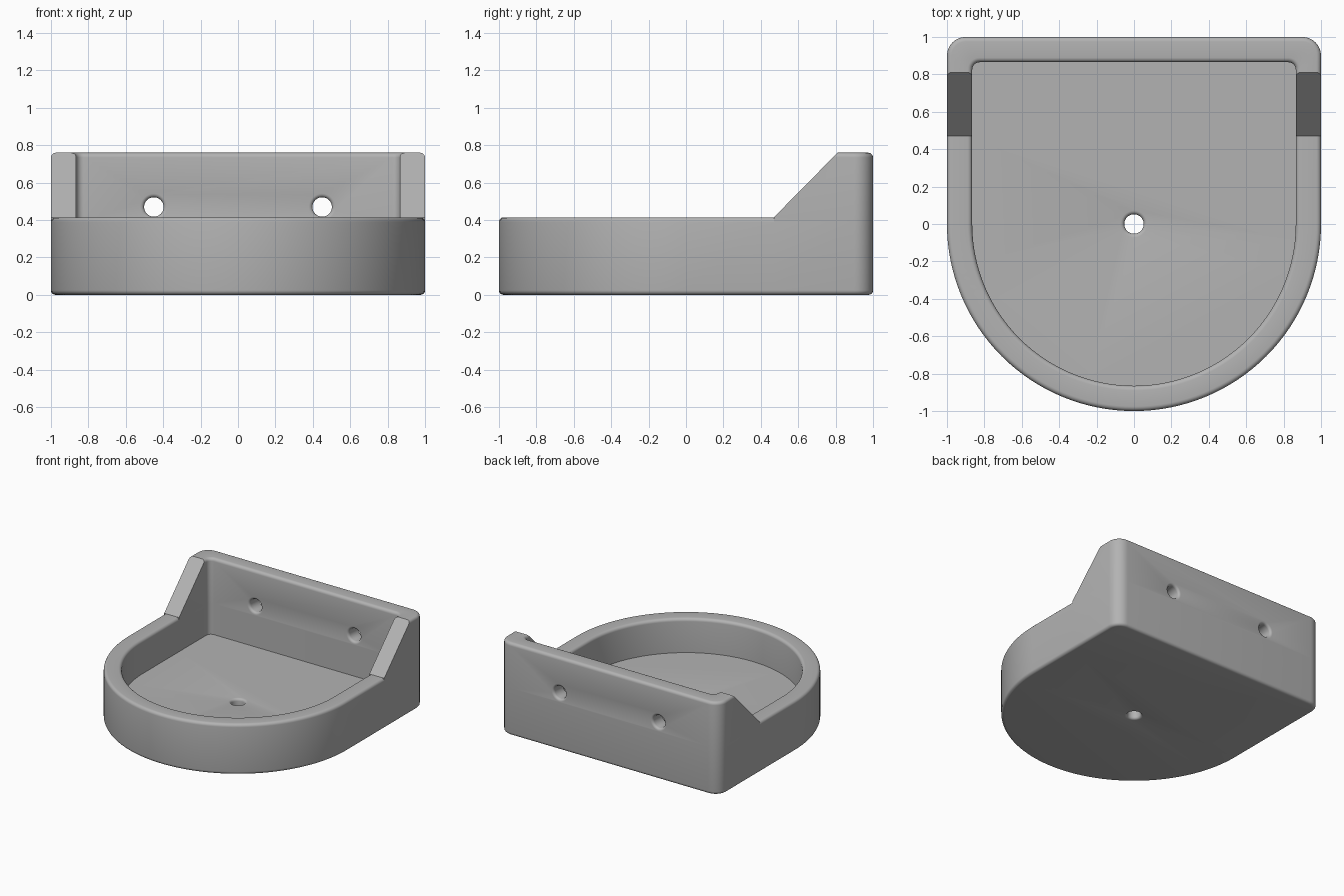
import bpy, bmesh
from math import sin, cos, pi
from mathutils import Matrix, Vector

if "Cube" in bpy.data.objects:
    bpy.data.objects.remove(bpy.data.objects["Cube"], do_unlink=True)

WALL, FLOOR, FILLET = 0.135, 0.135, 0.025
RIM, TOP = 0.415, 0.76
SLOPE_LOW, SLOPE_HIGH = 0.47, 0.81
STEPS = 5

grey = bpy.data.materials.new("plain grey")
grey.use_nodes = True
grey.diffuse_color = (0.45, 0.45, 0.45, 1)
grey.node_tree.nodes["Principled BSDF"].inputs["Base Color"].default_value = (0.45, 0.45, 0.45, 1)


def arc(cx, cy, r, start, end, n):
    angles = [start + (end - start) * i / n for i in range(n + 1)]
    return [(cx + r * cos(a), cy + r * sin(a)) for a in angles]


def outline(inset, corner):
    """Round front, square back with two rounded corners."""
    half, c = 1 - inset, 1 - inset - corner
    return (arc(0, 0, half, pi, 2 * pi, 64)
            + arc(c, c, corner, 0, pi / 2, 8)
            + arc(-c, c, corner, pi / 2, pi, 8))


def quarter(inset, z, start, end):
    return arc(inset, z, FILLET, start, end, STEPS)


def dish(height):
    """Loft the outline through a filleted wall section, outside to inside."""
    f = FILLET
    outer = quarter(f, f, 1.5 * pi, pi)
    outer += [(0, RIM - f)] if height > RIM else []
    outer += quarter(f, height - f, pi, pi / 2)
    inner = quarter(WALL - f, height - f, pi / 2, 0)
    inner += [(WALL, RIM - f)] if height > RIM else []
    inner += [(WALL, FLOOR)]
    bm = bmesh.new()
    rings = [[bm.verts.new((x, y, z)) for x, y in outline(i, 0.1 - i)] for i, z in outer]
    rings += [[bm.verts.new((x, y, z)) for x, y in outline(i, 0.175 - i)] for i, z in inner]
    for a, b in zip(rings, rings[1:]):
        for k in range(len(a)):
            m = (k + 1) % len(a)
            bm.faces.new((a[k], a[m], b[m], b[k]))
    bm.faces.new(rings[0][::-1])
    bm.faces.new(rings[-1])
    return bm


def slice_off(bm, point, normal):
    bmesh.ops.bisect_plane(bm, geom=bm.verts[:] + bm.edges[:] + bm.faces[:],
                           dist=1e-5, plane_co=point, plane_no=normal, clear_outer=True)


def fill(bm):
    bmesh.ops.holes_fill(bm, edges=[e for e in bm.edges if e.is_boundary], sides=0)


def make_object(name, bm):
    mesh = bpy.data.meshes.new(name)
    bm.to_mesh(mesh)
    bm.free()
    mesh.materials.append(grey)
    obj = bpy.data.objects.new(name, mesh)
    bpy.context.collection.objects.link(obj)
    return obj


# tall back part with sloping side walls
joint = Vector((0, SLOPE_LOW, RIM))
back = dish(TOP)
slice_off(back, joint, Vector((0, RIM - TOP, SLOPE_HIGH - SLOPE_LOW)).normalized())
fill(back)
slice_off(back, joint, (0, -1, 0))
back_mesh = bpy.data.meshes.new("back_part")
back.to_mesh(back_mesh)
back.free()

# low round front, welded to the back part
body = dish(RIM)
slice_off(body, joint, (0, 1, 0))
body.from_mesh(back_mesh)
bpy.data.meshes.remove(back_mesh)
bmesh.ops.remove_doubles(body, verts=body.verts[:], dist=1e-4)
fill(body)
bmesh.ops.recalc_face_normals(body, faces=body.faces[:])
tray = make_object("wall_tray", body)


def hole_cutter(name, location, rotation):
    """Lathed pin with flared ends, so that the hole has rounded lips."""
    r, lip, sides = 0.052, 0.02, 32
    flare = [(r + lip - lip * cos(t), WALL / 2 - lip + lip * sin(t))
             for t in (i * pi / 8 for i in range(5))]
    upper = flare + [(r + lip, WALL / 2 + 0.05)]
    profile = [(a, -h) for a, h in upper[::-1]] + upper
    bm = bmesh.new()
    rings = [[bm.verts.new((a * cos(2 * pi * k / sides), a * sin(2 * pi * k / sides), h))
              for k in range(sides)] for a, h in profile]
    for a, b in zip(rings, rings[1:]):
        for k in range(sides):
            m = (k + 1) % sides
            bm.faces.new((a[k], a[m], b[m], b[k]))
    bm.faces.new(rings[0][::-1])
    bm.faces.new(rings[-1])
    bm.transform(Matrix.Translation(location) @ rotation)
    obj = make_object(name, bm)
    obj.hide_render = True
    return obj


# drain hole and two screw holes
turn = Matrix.Rotation(pi / 2, 4, "X")
cutters = [hole_cutter("drain_cutter", (0, 0, FLOOR / 2), Matrix.Identity(4))]
cutters += [hole_cutter("screw_cutter", (x, 1 - WALL / 2, 0.47), turn) for x in (-0.45, 0.45)]

bpy.ops.object.select_all(action="DESELECT")
bpy.context.view_layer.objects.active = tray
tray.select_set(True)
for cutter in cutters:
    cut = tray.modifiers.new("hole", "BOOLEAN")
    cut.operation = "DIFFERENCE"
    cut.solver = "EXACT"
    cut.object = cutter
    bpy.ops.object.modifier_apply(modifier=cut.name)
    bpy.data.objects.remove(cutter, do_unlink=True)

bpy.ops.object.shade_smooth_by_angle(angle=pi / 6)
